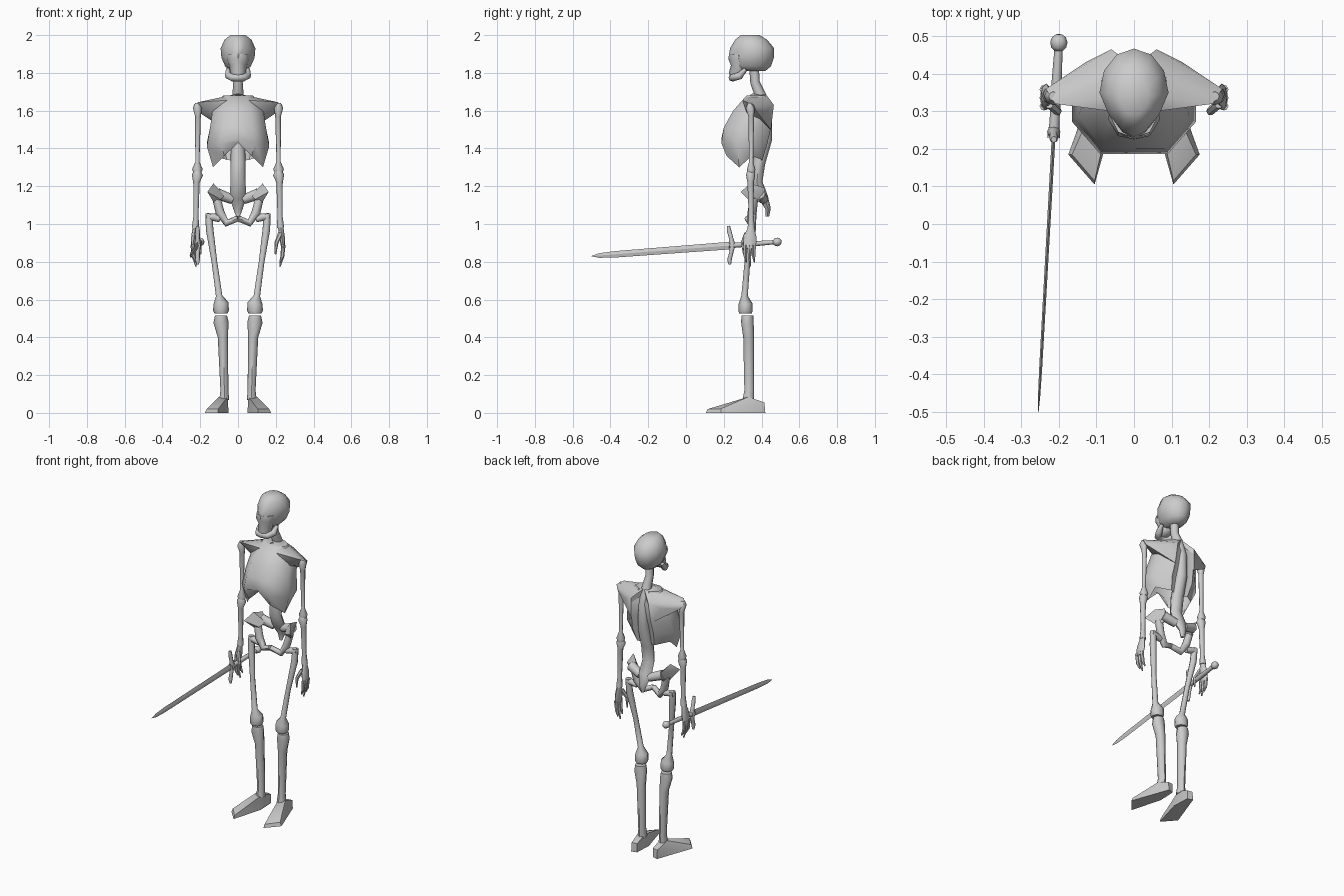
import bpy
import bmesh
from math import cos, sin, pi, radians
from mathutils import Vector

default_cube = bpy.data.objects.get("Cube")
if default_cube:
    bpy.data.objects.remove(default_cube, do_unlink=True)

X, Y, Z = Vector((1, 0, 0)), Vector((0, 1, 0)), Vector((0, 0, 1))

# One bone grey for everything
bone = bpy.data.materials.new("bone_grey")
bone.use_nodes = True
bone.diffuse_color = (.6, .6, .6, 1)
bone.node_tree.nodes["Principled BSDF"].inputs["Base Color"].default_value = bone.diffuse_color


def finish(name, bm, angle=50):
    """Turn a bmesh into a named, shaded object."""
    bmesh.ops.recalc_face_normals(bm, faces=bm.faces[:])
    mesh = bpy.data.meshes.new(name)
    bm.to_mesh(mesh)
    bm.free()
    mesh.materials.append(bone)
    obj = bpy.data.objects.new(name, mesh)
    bpy.context.collection.objects.link(obj)
    bpy.ops.object.select_all(action='DESELECT')
    obj.select_set(True)
    bpy.context.view_layer.objects.active = obj
    bpy.ops.object.shade_smooth_by_angle(angle=radians(angle))
    return obj


def skin(bm, rings, closed=True):
    """Bridge successive vertex rings with quads."""
    for low, high in zip(rings, rings[1:]):
        count = len(low)
        for i in range(count):
            j = (i + 1) % count
            bm.faces.new((low[i], low[j], high[j], high[i]))
    if closed:
        bm.faces.new(rings[0])
        bm.faces.new(rings[-1])


def tube(name, path, sides=8, ref=Y, axis=None, shape=None, angle=50):
    """Sweep an ellipse along points given as x, y, z, radius, optional depth radius."""
    bm = bmesh.new()
    centres = [Vector(p[:3]) for p in path]
    rings = []
    for i, point in enumerate(path):
        after = centres[min(i + 1, len(path) - 1)]
        before = centres[max(i - 1, 0)]
        tangent = axis or (after - before).normalized()
        u = ref.cross(tangent).normalized()
        v = tangent.cross(u)
        wide, deep = point[3], point[-1]
        ring = []
        for k in range(sides):
            a = 2 * pi * k / sides
            co = centres[i] + u * wide * cos(a) + v * deep * sin(a)
            ring.append(bm.verts.new(shape(co) if shape else co))
        rings.append(ring)
    skin(bm, rings)
    return finish(name, bm, angle)


def hull(name, points, angle=40):
    """Wrap a convex solid around a few corner points."""
    bm = bmesh.new()
    for point in points:
        bm.verts.new(point)
    result = bmesh.ops.convex_hull(bm, input=bm.verts[:])
    spare = [g for g in result["geom_interior"] if isinstance(g, bmesh.types.BMVert)]
    bmesh.ops.delete(bm, geom=spare, context='VERTS')
    return finish(name, bm, angle)


def pair(builder, name, points, **options):
    """Build a part on the left and mirror it to the right."""
    for side, sign in (("left", 1), ("right", -1)):
        mirrored = [(p[0] * sign, *p[1:]) for p in points]
        builder(side + "_" + name, mirrored, **options)


# Skull: egg-shaped cranium narrowing toward the face
def narrow_front(co):
    if co.y < .33:
        co.x *= 1 - (.33 - co.y) * 4
    return co


tube("cranium", [(0, .35, 1.81, .04, .07), (0, .345, 1.835, .068, .105), (0, .345, 1.88, .088, .12),
                 (0, .35, 1.93, .092, .117), (0, .345, 1.975, .072, .085), (0, .34, 2, .04, .05)],
     sides=12, axis=Z, shape=narrow_front)
tube("face", [(0, .28, 1.9, .06, .05), (0, .275, 1.87, .058, .05), (0, .285, 1.84, .046, .047),
              (0, .272, 1.8, .042, .045), (0, .265, 1.78, .03, .03)], axis=Z)
tube("jaw", [(.054, .315, 1.82, .01), (.05, .285, 1.785, .02), (.03, .25, 1.775, .02), (0, .245, 1.775, .02),
             (-.03, .25, 1.775, .02), (-.05, .285, 1.785, .02), (-.054, .315, 1.82, .01)], ref=Z)

# Neck, spine and tailbone
tube("spine", [(0, .36, 1.84, .026), (0, .365, 1.75, .025), (0, .395, 1.68, .03), (0, .425, 1.58, .03),
               (0, .42, 1.45, .036), (0, .385, 1.32, .04, .034), (0, .375, 1.22, .04, .03),
               (0, .41, 1.14, .044, .025), (0, .435, 1.08, .025, .014), (0, .43, 1.04, .01)])

# Rib cage: one half profile scaled to each level, with a notched lower rim
PROFILE = [(0, 0), (.55, 0), (1, .35), (1, .7), (.45, 1), (0, .88)]
RIM_DROP = [0, .07, .13, .07, .09, .1]


def rib_cage(levels):
    bm = bmesh.new()
    rings = []
    for half_width, front, back, height, drop in levels:
        half = [(x * half_width, front + y * (back - front), height - drop * d)
                for (x, y), d in zip(PROFILE, RIM_DROP)]
        other = [(-x, y, z) for x, y, z in half[-2:0:-1]]
        rings.append([bm.verts.new(co) for co in half + other])
    skin(bm, rings, closed=False)
    bm.faces.new(rings[0])
    finish("rib_cage", bm)


rib_cage([(.08, .32, .42, 1.68, 0), (.135, .25, .46, 1.6, 0), (.148, .2, .45, 1.51, 0),
          (.165, .187, .43, 1.45, .3), (.132, .215, .405, 1.43, 1)])

# Shoulder girdle
pair(hull, "shoulder_blade", [(0, .35, 1.69), (0, .42, 1.69), (.06, .3, 1.655), (.06, .465, 1.63), (.07, .45, 1.5),
                              (.21, .32, 1.645), (.235, .36, 1.63), (.22, .37, 1.6), (.13, .43, 1.6),
                              (.12, .32, 1.58), (.02, .42, 1.6)])

# Arms
pair(tube, "upper_arm", [(.215, .34, 1.64, .012), (.215, .34, 1.615, .024), (.212, .345, 1.57, .015),
                         (.215, .345, 1.33, .011), (.215, .345, 1.29, .028, .022), (.215, .345, 1.27, .02)])
pair(tube, "forearm", [(.215, .342, 1.28, .018), (.215, .342, 1.26, .03, .024), (.22, .342, 1.22, .017),
                       (.222, .345, 1.05, .013), (.225, .345, .98, .019)])

# Hands: flat palm, three fingers and a thumb
pair(tube, "palm", [(.225, .345, .99, .014), (.233, .34, .93, .015, .034), (.24, .336, .87, .01, .034)])
for number, offset in enumerate((-.022, 0, .022)):
    y = .336 + offset
    pair(tube, "finger_" + str(number), [(.24, y, .89, .012), (.235, y, .83, .01),
                                         (.222, y + .005, .775 + abs(offset), .004)], sides=6)
pair(tube, "thumb", [(.225, .32, .95, .013), (.203, .3, .9, .011), (.198, .305, .84, .004)], sides=6)

# Pelvis
pair(hull, "hip_wing", [(.07, .38, 1.15), (.13, .34, 1.215), (.162, .29, 1.17), (.12, .36, 1.1),
                        (.1, .4, 1.13), (.12, .42, 1.19), (.09, .34, 1.13)])
pair(tube, "hip_joint", [(.11, .39, 1.16, .03), (.03, .41, 1.13, .025)])
pair(tube, "pubic_arch", [(.115, .36, 1.14, .022), (.095, .35, 1.06, .024),
                          (.06, .345, 1.005, .02), (0, .325, 1.03, .016)])

# Legs
pair(tube, "hip_ball", [(.095, .35, 1.025, .016), (.125, .352, 1.035, .02), (.165, .355, 1.04, .018)], ref=Y)
pair(tube, "thigh", [(.155, .355, 1.055, .018), (.15, .35, .97, .02), (.125, .325, .8, .015),
                     (.1, .31, .62, .017), (.09, .315, .58, .04, .036), (.09, .315, .54, .042, .037),
                     (.09, .315, .527, .034)])
pair(tube, "shin", [(.09, .325, .515, .032), (.09, .325, .48, .04, .033), (.08, .332, .4, .027, .029),
                    (.072, .335, .12, .021, .026), (.073, .33, .07, .026, .03)])
pair(hull, "foot", [(.105, .105, 0), (.175, .185, 0), (.105, .115, .02), (.165, .185, .022),
                    (.055, .33, .085), (.1, .33, .085), (.05, .3, 0), (.14, .27, 0),
                    (.055, .41, 0), (.09, .42, 0), (.055, .41, .055), (.09, .415, .055)])

# Sword held in the right hand
tip, butt = Vector((-.255, -.5, .83)), Vector((-.2, .485, .905))


def along(y, *radii):
    """Point on the sword's long axis at depth y."""
    return (*tip.lerp(butt, (y - tip.y) / (butt.y - tip.y)), *radii)


tube("sword_blade", [along(.25, .005, .02), along(-.38, .004, .017), along(-.46, .003, .012),
                     along(-.5, .001)], sides=4, ref=Z, angle=20)
tube("sword_grip", [along(.23, .017), along(.27, .013), along(.36, .014), along(.465, .011)], ref=Z)
tube("sword_pommel", [along(.46, .01), along(.47, .02), along(.485, .023), along(.498, .018),
                      along(.505, .008)], ref=Z)
x = along(.24)[0]
tube("sword_guard", [(x, .225, .99, .008), (x, .228, .965, .012), (x, .24, .92, .011), (x, .245, .89, .018),
                     (x, .24, .85, .011), (x, .23, .81, .012), (x, .232, .785, .007)])
